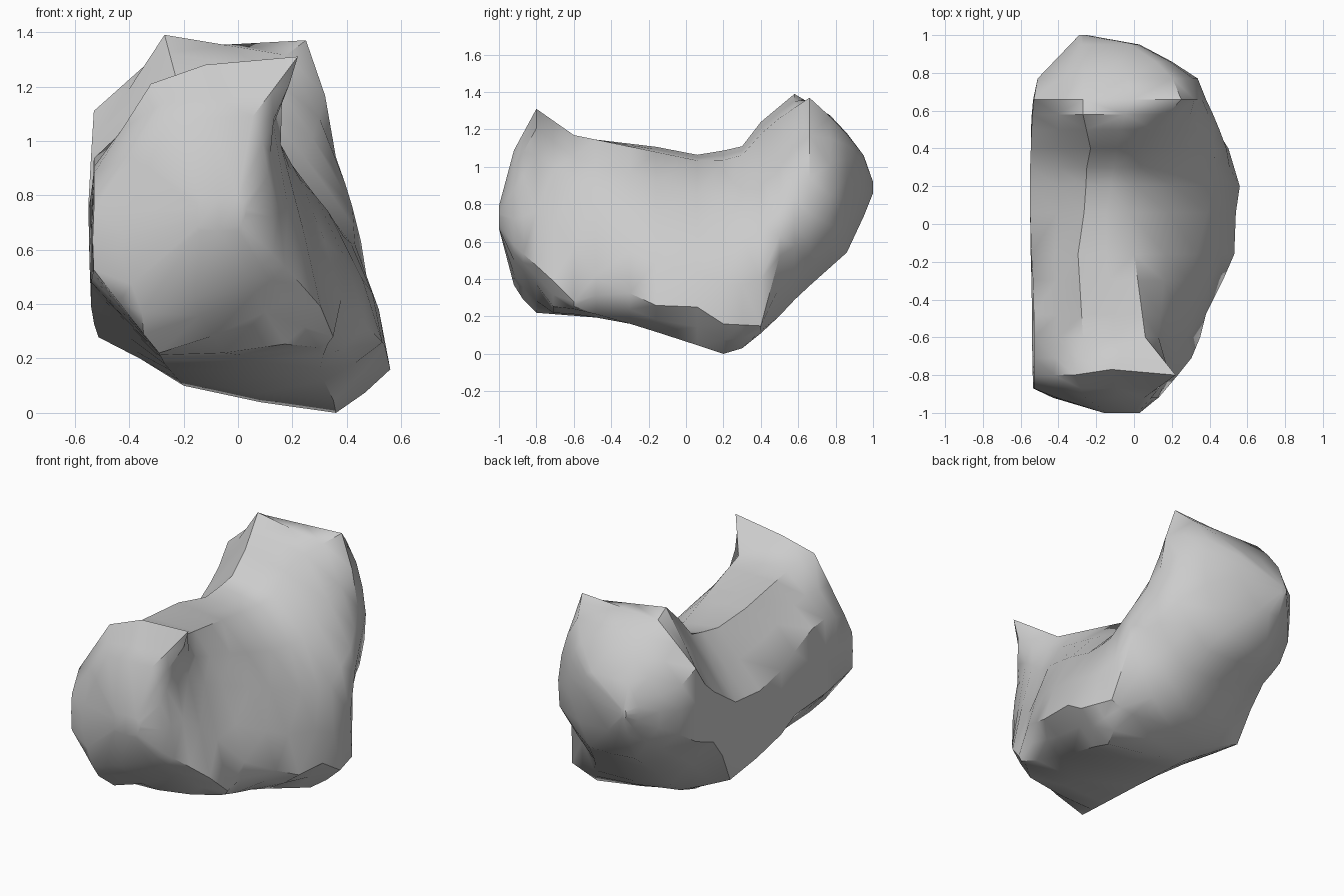
import bpy
import bmesh
from mathutils import Vector

default_cube = bpy.data.objects.get("Cube")
if default_cube:
    bpy.data.objects.remove(default_cube, do_unlink=True)


def make_material(name, grey):
    material = bpy.data.materials.new(name)
    material.use_nodes = True
    colour = (grey, grey, grey, 1)
    material.diffuse_color = colour
    shader = next(n for n in material.node_tree.nodes if n.type == "BSDF_PRINCIPLED")
    shader.inputs["Base Color"].default_value = colour
    return material


def rail(*keys):
    """Return a function giving the rail position at any y; keys are (y, x, z)."""
    points = [Vector((x, y, z)) for y, x, z in keys]

    def position(y):
        for start, end in zip(points, points[1:]):
            if y <= end.y:
                return start.lerp(end, (y - start.y) / (end.y - start.y))
        return points[-1].copy()

    return position


# Upper rails: the rocky crest and the shoulder on its +x side
left_crest = rail((-1, -.14, .79), (-.93, -.25, 1.07), (-.8, -.32, 1.21), (-.6, -.27, 1.16),
                  (-.1, -.3, 1.1), (.08, -.26, 1.06), (.3, -.25, 1.11), (.4, -.23, 1.24),
                  (.58, -.27, 1.39), (.78, -.27, 1.27), (.94, -.27, 1.09), (1, -.28, .92))
right_crest = rail((-1, 0, .79), (-.93, .04, 1.07), (-.8, .22, 1.31), (-.6, .06, 1.17),
                   (.08, -.03, 1.03), (.28, .03, 1.04), (.44, .05, 1.22), (.66, .25, 1.37),
                   (.78, .2, 1.26), (.94, .03, 1.09), (1, -.26, .92))

# Flank rails on the +x side
upper_flank = rail((-1, .03, .75), (-.93, .11, .86), (-.8, .13, 1.06), (-.6, .19, .9),
                   (-.2, .32, .76), (.1, .4, .63), (.3, .43, .62), (.52, .42, .77),
                   (.66, .36, .94), (.78, .31, 1.02), (.9, .13, 1.06), (.95, .02, 1.03),
                   (1, -.25, .9))
lower_flank = rail((-1, .02, .71), (-.92, .13, .58), (-.72, .3, .4), (-.6, .35, .28),
                   (-.48, .38, .42), (-.18, .53, .26), (.08, .54, .25), (.2, .56, .16),
                   (.4, .5, .15), (.51, .43, .56), (.74, .34, .6), (.79, .32, .75),
                   (.95, .02, .9), (1, -.25, .88))

# Underside rails
right_base = rail((-1, 0, .67), (-.92, .04, .5), (-.8, .1, .37), (-.7, .18, .24),
                  (-.58, .32, .24), (-.26, .3, .15), (.05, .35, .05), (.2, .36, 0),
                  (.3, .4, .03), (.45, .32, .15), (.6, .2, .31), (.88, .05, .56),
                  (1, -.26, .86))
left_base = rail((-1, -.14, .67), (-.91, -.38, .33), (-.8, -.29, .22),
                 (-.3, -.27, .18), (.2, -.2, .1), (.45, -.25, .2), (.6, -.22, .36),
                 (.88, -.26, .57), (1, -.28, .86))

# Flat side rails on the -x side
lower_side = rail((-1, -.16, .7), (-.89, -.53, .53), (-.6, -.54, .48), (-.3, -.54, .46),
                  (-.1, -.54, .36), (.34, -.51, .27), (.43, -.54, .57), (.65, -.53, .65),
                  (.78, -.49, .74), (1, -.29, .88))
upper_side = rail((-1, -.16, .75), (-.88, -.53, .73), (-.8, -.53, .88), (-.55, -.53, .95),
                  (-.38, -.53, .88), (-.04, -.55, .74), (.3, -.55, .77), (.56, -.54, .95),
                  (.66, -.53, 1.11), (.76, -.52, 1.05), (1, -.29, .9))

# Each rail is paired with the roundness of the surface leading to the next one
RAILS = ((left_crest, 0), (right_crest, .03), (upper_flank, .05), (lower_flank, .01),
         (right_base, .03), (left_base, 0), (lower_side, .01), (upper_side, 0))
STATIONS = (-1, -.92, -.87, -.8, -.71, -.6, -.48, -.3, -.16, .06, .2, .3,
            .4, .5, .58, .66, .77, .86, .95, 1)


def cross_section(y):
    """Join the rails at one station, with a rounded point between neighbours."""
    corners = [path(y) for path, roundness in RAILS]
    count = len(corners)
    ring = []
    for i, here in enumerate(corners):
        before, after, beyond = (corners[(i + step) % count] for step in (-1, 1, 2))
        middle = (here + after) / 2 + (here + after - before - beyond) * RAILS[i][1]
        low, high = sorted((here.z, after.z))
        middle.z = min(max(middle.z, low), high)
        ring += [here, middle]
    return ring


def build_rock(name, material):
    mesh_data = bmesh.new()
    rings = [[mesh_data.verts.new(point) for point in cross_section(y)] for y in STATIONS]
    for ring, following in zip(rings, rings[1:]):
        for i in range(len(ring)):
            j = (i + 1) % len(ring)
            mesh_data.faces.new((ring[i], ring[j], following[j], following[i]))
    mesh_data.faces.new(rings[0])
    mesh_data.faces.new(rings[-1])

    # Jagged tip in the middle of the front crest
    tip = Vector((-.12, -.77, 1.28))
    nearest = min(mesh_data.verts, key=lambda vert: (vert.co - tip).length)
    nearest.co = tip

    bmesh.ops.triangulate(mesh_data, faces=mesh_data.faces[:])
    bmesh.ops.recalc_face_normals(mesh_data, faces=mesh_data.faces[:])
    mesh = bpy.data.meshes.new(name)
    mesh_data.to_mesh(mesh)
    mesh_data.free()
    mesh.materials.append(material)
    rock = bpy.data.objects.new(name, mesh)
    bpy.context.collection.objects.link(rock)
    return rock


# One curved boulder with smooth flanks and sharp broken edges
boulder = build_rock("boulder", make_material("stone grey", .6))
bpy.ops.object.select_all(action="DESELECT")
boulder.select_set(True)
bpy.context.view_layer.objects.active = boulder
bpy.ops.object.shade_smooth_by_angle(angle=.7)
